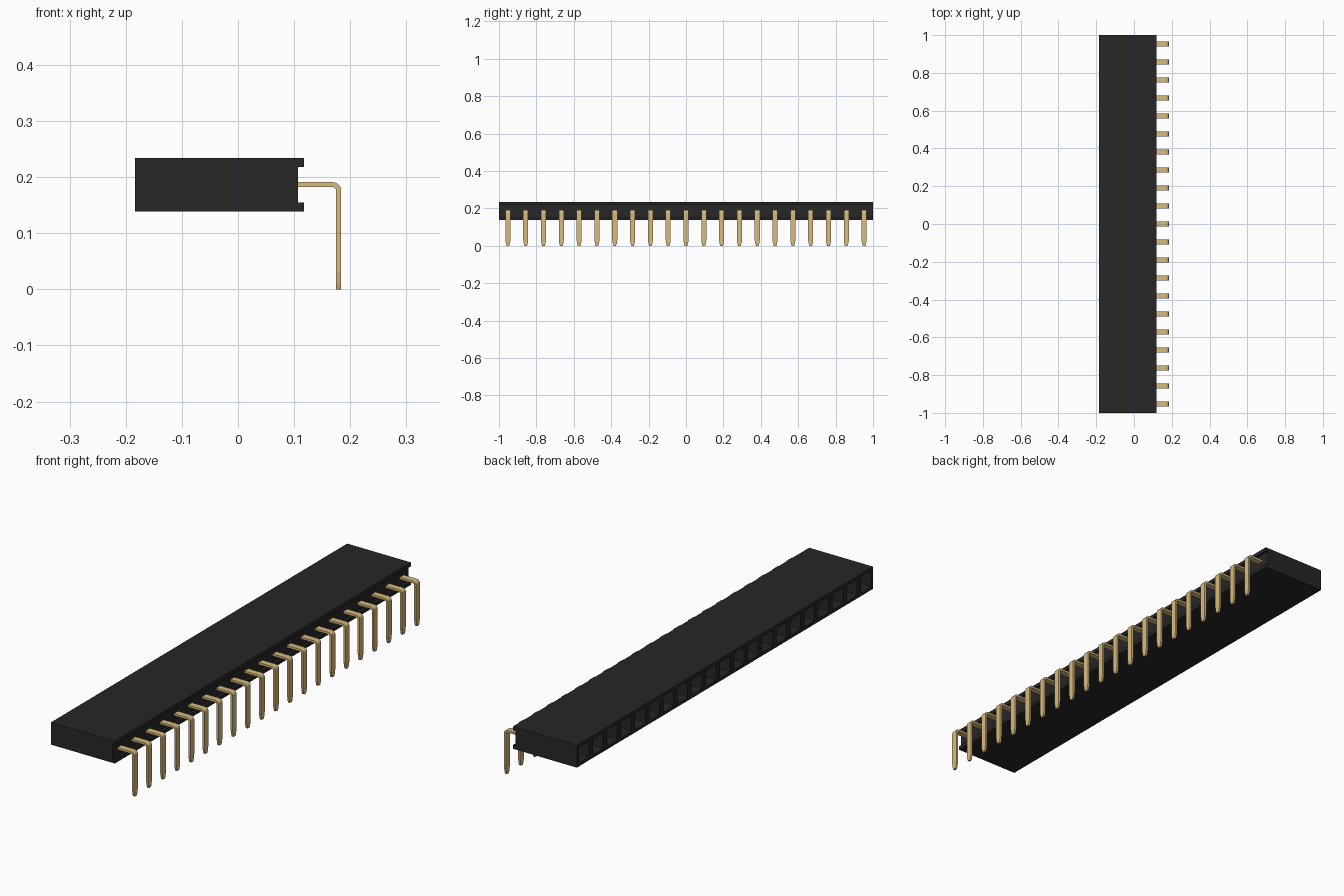
import bpy, bmesh, math
from mathutils import Vector

cube = bpy.data.objects.get("Cube")
if cube:
    bpy.data.objects.remove(cube, do_unlink=True)

COUNT = 21
PITCH = 2 / COUNT


def material(name, rgb):
    mat = bpy.data.materials.new(name)
    mat.use_nodes = True
    mat.diffuse_color = (*rgb, 1)
    mat.node_tree.nodes["Principled BSDF"].inputs["Base Color"].default_value = (*rgb, 1)
    return mat


def make_object(name, bm, mat):
    bmesh.ops.recalc_face_normals(bm, faces=bm.faces)
    mesh = bpy.data.meshes.new(name)
    bm.to_mesh(mesh)
    bm.free()
    mesh.materials.append(mat)
    obj = bpy.data.objects.new(name, mesh)
    bpy.context.collection.objects.link(obj)
    return obj


def sweep(bm, profile, stations):
    """Carry an x-z profile along y through the given stations and cap the ends."""
    rings = [[bm.verts.new((x, y, z)) for x, z in profile] for y in stations]
    n = len(profile)
    for a, b in zip(rings, rings[1:]):
        for i in range(n):
            j = (i + 1) % n
            bm.faces.new((a[i], a[j], b[j], b[i]))
    bm.faces.new(rings[0])
    bm.faces.new(rings[-1])


black = material("black plastic", (0.02, 0.02, 0.02))
gold = material("gold metal", (0.70, 0.50, 0.21))

# Housing: block with two lips on the pin side, one cell per contact
left, back, lip = -0.184, 0.107, 0.118
low, high, edge = 0.139, 0.234, 0.016
profile = [(left, low), (lip, low), (lip, low + edge), (back, low + edge),
           (back, high - edge), (lip, high - edge), (lip, high), (left, high)]
bm = bmesh.new()
sweep(bm, profile, [-1 + PITCH * i for i in range(COUNT + 1)])
bmesh.ops.recalc_face_normals(bm, faces=bm.faces)

# Sockets: square rim, sloping funnel, then a straight deep hole
cells = [f for f in bm.faces if f.normal.x < -0.9 and f.calc_center_median().x < left + 0.001]
bmesh.ops.inset_individual(bm, faces=cells, thickness=0.019)
bmesh.ops.inset_individual(bm, faces=cells, thickness=0.013, depth=-0.015)
bmesh.ops.inset_individual(bm, faces=cells, thickness=0.0001, depth=-0.15)
make_object("socket_housing", bm, black)

# Pins: bent flat strip with a rounded elbow and a tapered tip
outer, top, thick, half = 0.184, 0.191, 0.009, 0.0135
bend = 0.015
centre = Vector((outer - bend, top - bend))


def arc(radius):
    angles = [math.pi / 2 * (1 - i / 5) for i in range(6)]
    return [(centre.x + radius * math.cos(a), centre.y + radius * math.sin(a)) for a in angles]


outside = [(back - 0.01, top)] + arc(bend) + [(outer, 0.03), (outer, 0.01), (outer, 0)]
inside = [(back - 0.01, top - thick)] + arc(bend - thick)
inside += [(outer - thick, 0.03), (outer - thick, 0.01), (outer - thick, 0)]
widths = [half] * (len(outside) - 2) + [half * 0.75, half * 0.5]

for k in range(COUNT):
    y = -1 + PITCH * (k + 0.5)
    bm = bmesh.new()
    rings = []
    for o, i, w in zip(outside, inside, widths):
        corners = [(o, -w), (o, w), (i, w), (i, -w)]
        rings.append([bm.verts.new((p[0], y + s, p[1])) for p, s in corners])
    for a, b in zip(rings, rings[1:]):
        for i in range(4):
            j = (i + 1) % 4
            bm.faces.new((a[i], a[j], b[j], b[i]))
    bm.faces.new(rings[0])
    bm.faces.new(rings[-1])
    make_object(f"pin_{k + 1}", bm, gold)
